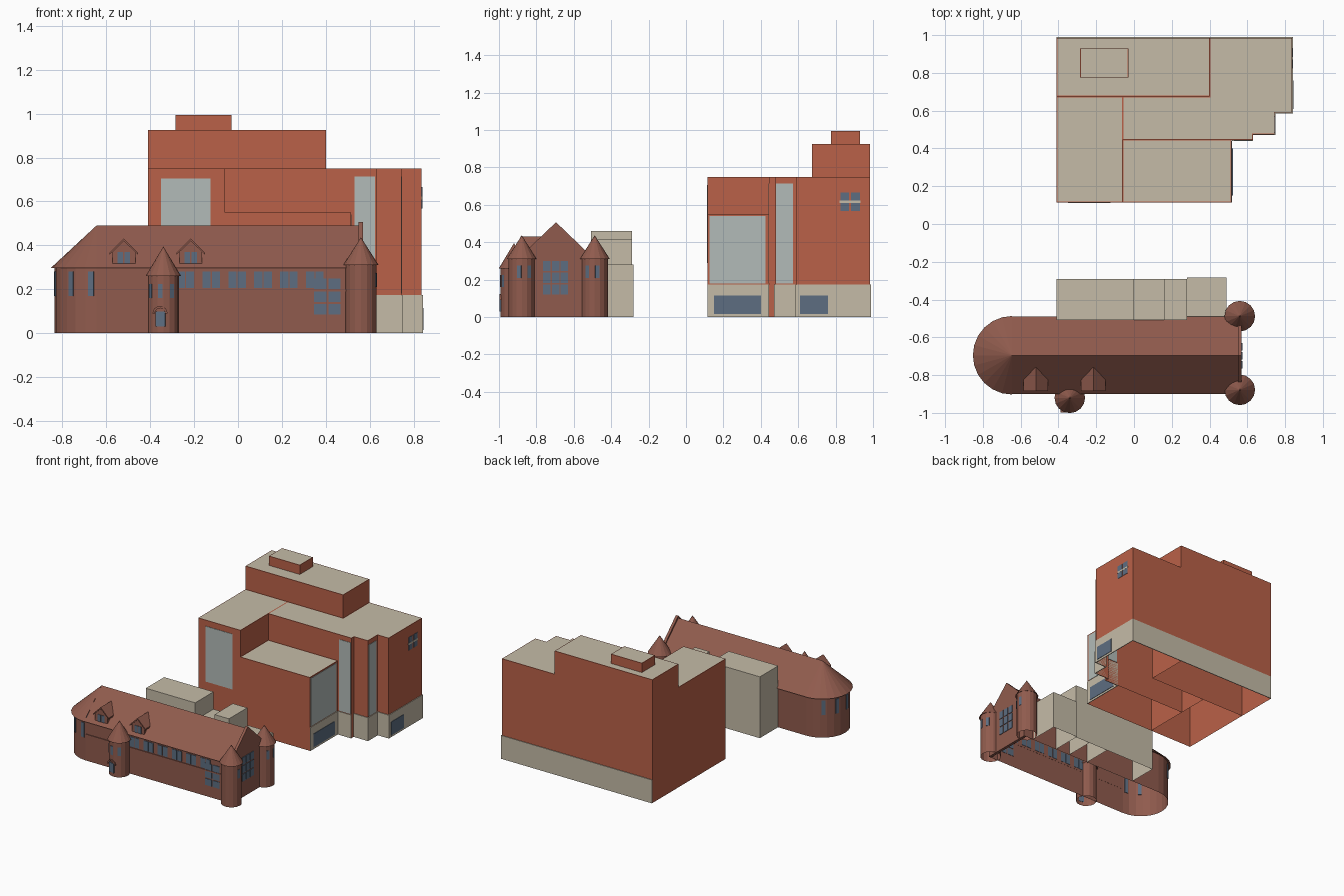
import bpy, bmesh
from math import sin, cos, pi, radians
from mathutils import Matrix, Vector

if "Cube" in bpy.data.objects:
    bpy.data.objects.remove(bpy.data.objects["Cube"])


def material(name, rgb):
    m = bpy.data.materials.new(name)
    m.use_nodes = True
    m.diffuse_color = (*rgb, 1)
    m.node_tree.nodes["Principled BSDF"].inputs["Base Color"].default_value = (*rgb, 1)
    return m


BRICK = material("red brick", (0.49, 0.12, 0.065))
STONE = material("brown stone", (0.28, 0.105, 0.075))
BEIGE = material("beige plaster", (0.56, 0.50, 0.39))
GLASS = material("pale glass", (0.45, 0.50, 0.48))
PANE = material("blue window", (0.11, 0.155, 0.22))


def finish(name, bm, *mats):
    mesh = bpy.data.meshes.new(name)
    bm.to_mesh(mesh)
    bm.free()
    for m in mats:
        mesh.materials.append(m)
    ob = bpy.data.objects.new(name, mesh)
    bpy.context.collection.objects.link(ob)
    return ob


def boxes(name, mat, *spans):
    """Boxes given as x0, x1, y0, y1, z0, z1."""
    bm = bmesh.new()
    for x0, x1, y0, y1, z0, z1 in spans:
        place = Matrix.Translation(((x0 + x1) / 2, (y0 + y1) / 2, (z0 + z1) / 2))
        bmesh.ops.create_cube(bm, size=1, matrix=place @ Matrix.Diagonal((x1 - x0, y1 - y0, z1 - z0, 1)))
    return finish(name, bm, mat)


def block(name, outline, z0, z1, wall, roof):
    """Walls with an open bottom and a roof inset inside a thin rim."""
    bm = bmesh.new()
    low = [bm.verts.new((x, y, z0)) for x, y in outline]
    top = [bm.verts.new((x, y, z1)) for x, y in outline]
    n = len(outline)
    for i in range(n):
        j = (i + 1) % n
        bm.faces.new((low[i], low[j], top[j], top[i]))
    cap = bm.faces.new(top)
    bm.normal_update()
    bmesh.ops.inset_individual(bm, faces=[cap], thickness=0.006)
    cap.material_index = 1
    return finish(name, bm, wall, roof)


def rect(x0, x1, y0, y1):
    return [(x0, y0), (x1, y0), (x1, y1), (x0, y1)]


def lathe(name, centre, profile, segs, a0=0.0, a1=2 * pi):
    """Faceted sweep of (radius, height) pairs round a vertical axis."""
    bm = bmesh.new()
    rows = []
    for k in range(segs + 1):
        a = a0 + (a1 - a0) * k / segs
        rows.append([bm.verts.new((centre[0] + r * cos(a), centre[1] + r * sin(a), z)) for r, z in profile])
    for p, q in zip(rows, rows[1:]):
        for i in range(len(profile) - 1):
            bm.faces.new((p[i], q[i], q[i + 1], p[i + 1]))
    bmesh.ops.remove_doubles(bm, verts=bm.verts, dist=0.0001)
    bmesh.ops.recalc_face_normals(bm, faces=bm.faces)
    return finish(name, bm, STONE)


def extrude(name, points, offset, mat, caps=True):
    """Sweep a 3D outline along an offset; open strips get no caps."""
    bm = bmesh.new()
    a = [bm.verts.new(p) for p in points]
    b = [bm.verts.new(Vector(p) + Vector(offset)) for p in points]
    n = len(points)
    for i in range(n if caps else n - 1):
        j = (i + 1) % n
        bm.faces.new((a[i], a[j], b[j], b[i]))
    if caps:
        bm.faces.new(a)
        bm.faces.new(b)
    bmesh.ops.recalc_face_normals(bm, faces=bm.faces)
    return finish(name, bm, mat)


def grid(u0, u1, z0, z1, cols, rows, gap):
    """Pane rectangles filling a window opening."""
    w, h = (u1 - u0 + gap) / cols, (z1 - z0 + gap) / rows
    return [(u0 + c * w, u0 + (c + 1) * w - gap, z0 + r * h, z0 + (r + 1) * h - gap)
            for c in range(cols) for r in range(rows)]


def front_panes(name, y, mat, rects):
    boxes(name, mat, *[(u0, u1, y - 0.003, y + 0.003, z0, z1) for u0, u1, z0, z1 in rects])


def side_panes(name, x, mat, rects):
    boxes(name, mat, *[(x - 0.003, x + 0.003, u0, u1, z0, z1) for u0, u1, z0, z1 in rects])


def round_panes(name, centre, radius, angles, width, z0, z1):
    bm = bmesh.new()
    for deg in angles:
        place = Matrix.Translation((*centre, (z0 + z1) / 2)) @ Matrix.Rotation(radians(deg), 4, 'Z')
        place = place @ Matrix.Translation((radius, 0, 0))
        bmesh.ops.create_cube(bm, size=1, matrix=place @ Matrix.Diagonal((0.008, width, z1 - z0, 1)))
    finish(name, bm, PANE)


# Brick building: stepped blocks
block("left_wing", rect(-0.41, -0.06, 0.115, 0.675), 0, 0.75, BRICK, BEIGE)
block("low_wing", rect(-0.06, 0.515, 0.115, 0.445), 0, 0.55, BRICK, BEIGE)
main = [(-0.06, 0.445), (0.63, 0.445), (0.63, 0.475), (0.745, 0.475), (0.745, 0.59),
        (0.837, 0.59), (0.837, 0.985), (0.40, 0.985), (0.40, 0.675), (-0.06, 0.675)]
block("main_wing", main, 0, 0.75, BRICK, BEIGE)
block("tall_wing", rect(-0.41, 0.40, 0.675, 0.985), 0, 0.925, BRICK, BEIGE)
block("roof_plant_room", rect(-0.285, -0.03, 0.775, 0.93), 0.925, 0.995, BRICK, BEIGE)

# Beige plinth on the right and back walls
T, H = 0.005, 0.175
boxes("plinth", BEIGE,
      (0.515, 0.515 + T, 0.115, 0.44, 0, H), (0.52, 0.63, 0.445 - T, 0.445, 0, H),
      (0.63, 0.745 + T, 0.475 - T, 0.475, 0, H), (0.745, 0.745 + T, 0.475, 0.59, 0, H),
      (0.75, 0.837 + T, 0.59 - T, 0.59, 0, H), (0.837, 0.837 + T, 0.59, 0.985, 0, H),
      (-0.41, 0.837 + T, 0.985, 0.985 + T, 0, H))

# Brick building: glazing
front_panes("left_wing_glass", 0.115, GLASS, [(-0.35, -0.125, 0.29, 0.705)])
side_panes("low_wing_glass", 0.515, GLASS, [(0.125, 0.425, 0.18, 0.54)])
front_panes("main_front_glass", 0.445, GLASS, [(0.53, 0.625, 0.18, 0.715)])
side_panes("main_side_glass", 0.745, GLASS, [(0.482, 0.573, 0.18, 0.715)])
side_panes("low_wing_basement_window", 0.52, PANE, [(0.15, 0.40, 0.015, 0.115)])
side_panes("main_basement_window", 0.842, PANE, [(0.61, 0.76, 0.015, 0.115)])
side_panes("upper_window", 0.837, PANE, grid(0.825, 0.93, 0.567, 0.665, 2, 2, 0.012))
side_panes("upper_window_bar", 0.838, BEIGE, [(0.822, 0.933, 0.61, 0.622)])

# Beige annex boxes behind the hall
for name, x0, x1, y1, h in (("annex_tall", -0.41, 0.0, -0.29, 0.46), ("annex_low", 0.0, 0.16, -0.29, 0.33),
                            ("annex_middle", 0.16, 0.28, -0.29, 0.415), ("annex_end", 0.28, 0.49, -0.282, 0.28)):
    block(name, rect(x0, x1, -0.507, y1), 0, h, BEIGE, BEIGE)

# Stone hall: nave, gable and rounded end
MID = -0.695
half = [(0.19, 0), (0.19, 0.302), (0.205, 0.297)]
section = [(-d, z) for d, z in half] + [(0, 0.49)] + [(d, z) for d, z in reversed(half)]
extrude("nave", [(-0.645, MID + d, z) for d, z in section], (1.2, 0, 0), STONE, caps=False)
gable = [(-0.19, 0), (-0.19, 0.325), (0, 0.507), (0.19, 0.325), (0.19, 0)]
extrude("gable_wall", [(0.55, MID + d, z) for d, z in gable], (0.02, 0, 0), STONE)
lathe("apse", (-0.645, MID), [(0.19, 0), (0.19, 0.302), (0.208, 0.297), (0, 0.49)], 12, pi / 2, 3 * pi / 2)
boxes("window_sill", STONE, (-0.64, 0.55, -0.89, -0.884, 0.19, 0.2))

# Towers with pointed roofs
towers = {"front_right_tower": (0.56, -0.878, 0.315, 0.437, (-11.25, 33.75)),
          "back_right_tower": (0.56, -0.488, 0.315, 0.437, (-33.75, 11.25)),
          "front_tower": (-0.34, -0.92, 0.265, 0.395, (-101.25, -56.25, -146.25))}
for name, (x, y, eave, tip, angles) in towers.items():
    lathe(name, (x, y), [(0.071, 0), (0.071, eave), (0.081, eave - 0.005), (0.0, tip)], 16)
    round_panes(name + "_windows", (x, y), 0.0685, angles, 0.022, eave - 0.105, eave - 0.04)

# Arched door on the front tower
round_panes("door", (-0.34, -0.92), 0.071, (-101.25,), 0.045, 0.03, 0.10)
arch = [(-0.355 + 0.034 * cos(pi * k / 8), -0.997, 0.09 + 0.034 * sin(pi * k / 8)) for k in range(9)]
inner = [(-0.355 + 0.024 * cos(pi * k / 8), -0.997, 0.09 + 0.024 * sin(pi * k / 8)) for k in range(8, -1, -1)]
extrude("door_arch", arch + inner, (0, 0.02, 0), STONE)

# Dormers on the front slope
for side, x in (("left", -0.215), ("right", -0.52)):
    body = [(-0.052, 0.31), (0.052, 0.31), (0.052, 0.37), (0, 0.42), (-0.052, 0.37)]
    extrude(side + "_dormer", [(x + d, -0.877, z) for d, z in body], (0, 0.115, 0), STONE)
    hood = [(-0.065, 0.357), (-0.065, 0.367), (0, 0.432), (0.065, 0.367), (0.065, 0.357), (0, 0.42)]
    extrude(side + "_dormer_roof", [(x + d, -0.885, z) for d, z in hood], (0, 0.125, 0), STONE)
    front_panes(side + "_dormer_window", -0.877, PANE, grid(x - 0.028, x + 0.028, 0.318, 0.37, 2, 1, 0.006))

# Hall windows
row = []
for i in range(6):
    u = -0.28 + 0.118 * i
    row += grid(u, u + 0.08, 0.207, 0.28, 2, 1, 0.005)
front_panes("hall_windows", -0.886, PANE, row)
front_panes("hall_square_window", -0.886, PANE, grid(0.347, 0.467, 0.085, 0.25, 2, 3, 0.009))
side_panes("gable_window", 0.571, PANE, grid(-0.765, -0.63, 0.12, 0.30, 3, 3, 0.008))
round_panes("apse_windows", (-0.645, MID), 0.1885, (127.5, 157.5, 187.5, 232.5, 262.5), 0.026, 0.17, 0.28)
